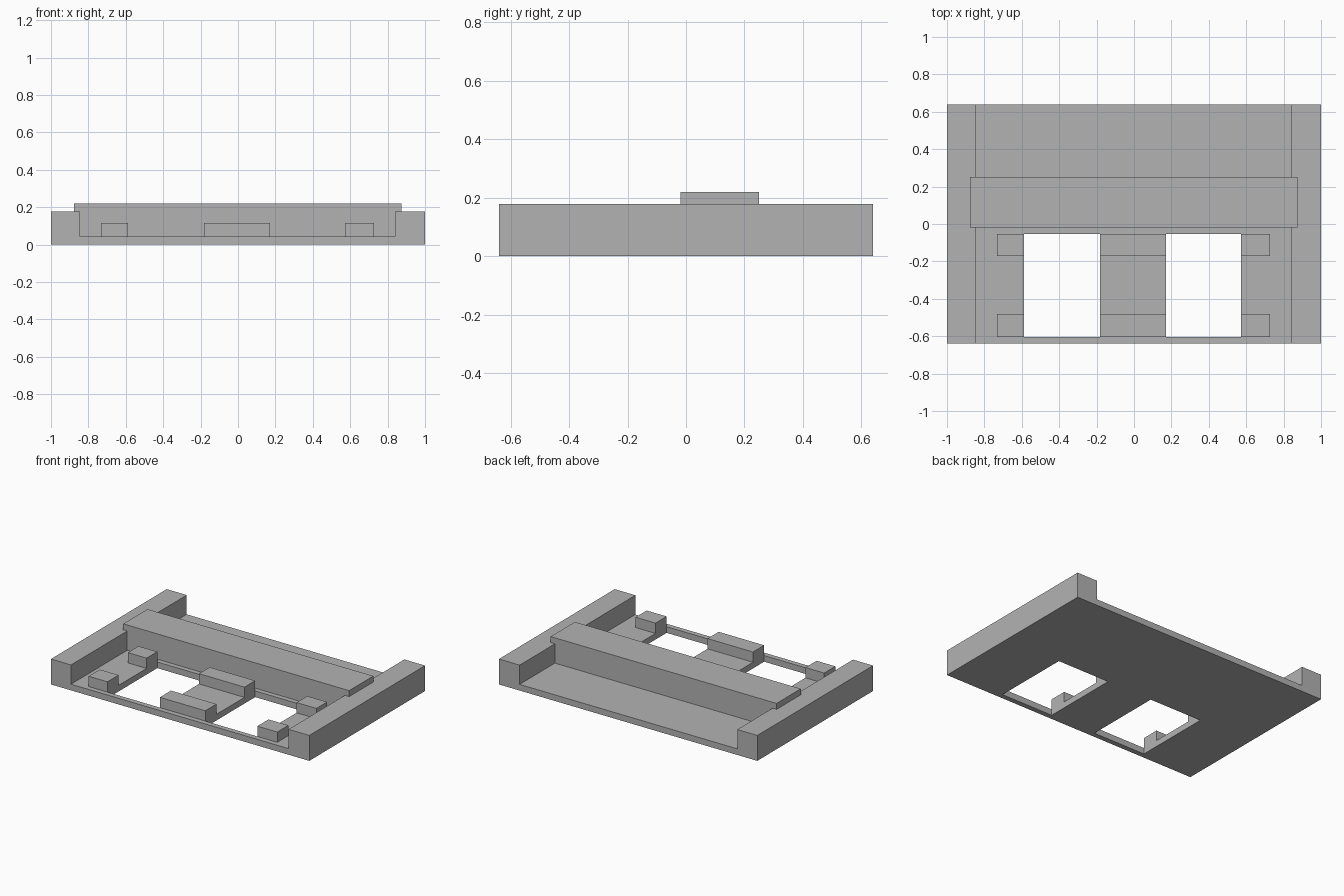
import bpy
import bmesh

default = bpy.data.objects.get("Cube")
if default:
    bpy.data.objects.remove(default, do_unlink=True)

GREY = (0.45, 0.45, 0.45, 1.0)
grey = bpy.data.materials.new("plain grey")
grey.use_nodes = True
grey.diffuse_color = GREY
grey.node_tree.nodes["Principled BSDF"].inputs["Base Color"].default_value = GREY

# Shared heights and depths
FLOOR, RAIL, BEAM, BLOCK = 0.043, 0.178, 0.22, 0.115
BACK = 0.64
HOLE_FRONT, HOLE_BACK = -0.604, -0.053


def extrude_profile(name, profile, y0, y1):
    """Extrude a closed (x, z) outline from y0 to y1."""
    bm = bmesh.new()
    face = bm.faces.new([bm.verts.new((x, y0, z)) for x, z in profile])
    result = bmesh.ops.extrude_face_region(bm, geom=[face])
    moved = [v for v in result["geom"] if isinstance(v, bmesh.types.BMVert)]
    bmesh.ops.translate(bm, verts=moved, vec=(0, y1 - y0, 0))
    bmesh.ops.recalc_face_normals(bm, faces=bm.faces)
    mesh = bpy.data.meshes.new(name)
    bm.to_mesh(mesh)
    bm.free()
    mesh.materials.append(grey)
    obj = bpy.data.objects.new(name, mesh)
    bpy.context.collection.objects.link(obj)
    return obj


def box(name, x0, x1, y0, y1, z0, z1):
    return extrude_profile(name, [(x0, z0), (x1, z0), (x1, z1), (x0, z1)], y0, y1)


# Base plate with a raised rail along each side
INNER_L, INNER_R = 0.84, -0.845
base = extrude_profile("base_tray", [
    (-1, 0), (1, 0), (1, RAIL), (INNER_L, RAIL), (INNER_L, FLOOR),
    (INNER_R, FLOOR), (INNER_R, RAIL), (-1, RAIL)], -BACK, BACK)

# Two rectangular openings through the floor
for side, x0, x1 in (("right", -0.588, -0.182), ("left", 0.17, 0.573)):
    cutter = box(side + "_opening_cutter", x0, x1, HOLE_FRONT, HOLE_BACK, -0.1, 0.1)
    cutter.hide_render = True
    cutter.hide_viewport = True
    cutter.display_type = 'WIRE'
    cut = base.modifiers.new(side + "_opening", 'BOOLEAN')
    cut.operation = 'DIFFERENCE'
    cut.solver = 'EXACT'
    cut.object = cutter

# Apply the cuts and remove the cutters
bpy.context.view_layer.update()
cut_mesh = bpy.data.meshes.new_from_object(
    base.evaluated_get(bpy.context.evaluated_depsgraph_get()))
base.modifiers.clear()
base.data = cut_mesh
for side in ("right", "left"):
    bpy.data.objects.remove(bpy.data.objects[side + "_opening_cutter"], do_unlink=True)

# Cross beam whose lip rests on both rails
extrude_profile("cross_beam", [
    (INNER_R, FLOOR), (INNER_L, FLOOR), (INNER_L, RAIL), (0.873, RAIL),
    (0.873, BEAM), (-0.876, BEAM), (-0.876, RAIL), (INNER_R, RAIL)], -0.018, 0.25)

# Front and rear rows of locating blocks beside the openings
for row, y0, y1 in (("front", HOLE_FRONT, -0.481), ("rear", -0.171, HOLE_BACK)):
    for side, x0, x1 in (("right", -0.733, -0.588), ("middle", -0.182, 0.17),
                         ("left", 0.573, 0.727)):
        box(f"{row}_{side}_block", x0, x1, y0, y1, FLOOR, BLOCK)
